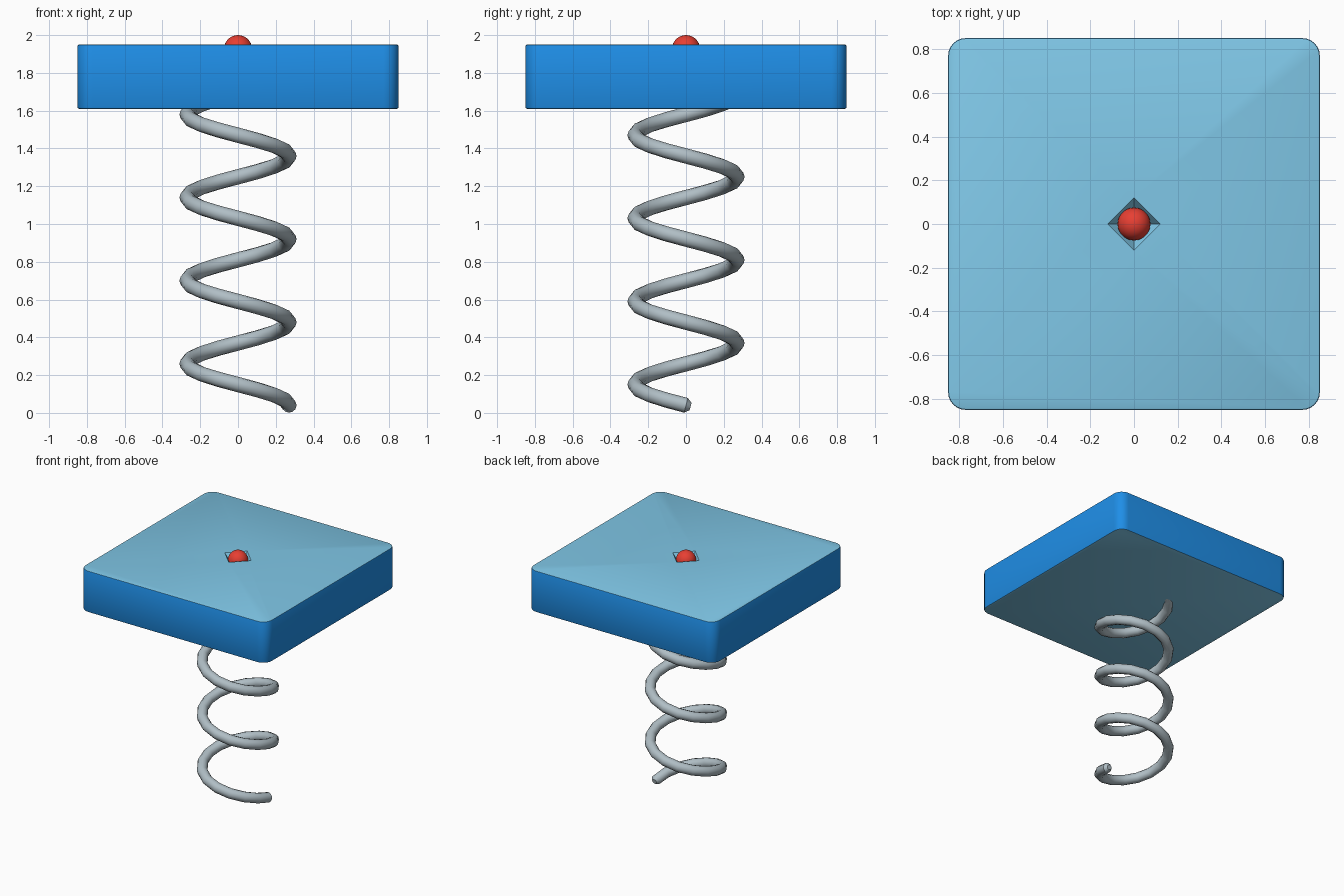
import bpy, bmesh, math
from mathutils import Vector, Matrix

if "Cube" in bpy.data.objects:
    bpy.data.objects.remove(bpy.data.objects["Cube"])


def material(name, hexa):
    m = bpy.data.materials.new(name)
    lin = []
    for i in (0, 2, 4):
        c = int(hexa[i:i + 2], 16) / 255
        lin.append(c / 12.92 if c <= 0.04045 else ((c + 0.055) / 1.055) ** 2.4)
    m.diffuse_color = (*lin, 1)
    m.use_nodes = True
    m.node_tree.nodes["Principled BSDF"].inputs["Base Color"].default_value = m.diffuse_color
    return m


def make(name, bm, *mats):
    me = bpy.data.meshes.new(name)
    bmesh.ops.recalc_face_normals(bm, faces=bm.faces[:])
    bm.to_mesh(me)
    bm.free()
    ob = bpy.data.objects.new(name, me)
    bpy.context.collection.objects.link(ob)
    for m in mats:
        me.materials.append(m)
    return ob


def smooth(ob, deg):
    bpy.ops.object.select_all(action='DESELECT')
    ob.select_set(True)
    bpy.context.view_layer.objects.active = ob
    bpy.ops.object.shade_smooth_by_angle(angle=math.radians(deg))


blue = material("blue", "2196f3")
sky = material("sky_blue", "80c8e8")
red = material("red", "f44336")
steel = material("steel_grey", "b0bec5")

# Plate: rounded corners, thin softened rims
bm = bmesh.new()
bmesh.ops.create_cube(bm, size=1, matrix=Matrix.Translation((0, 0, 1.78))
                      @ Matrix.Diagonal((1.7, 1.7, 0.34, 1)))
upright = [e for e in bm.edges if abs(e.verts[0].co.z - e.verts[1].co.z) > 0.1]
bmesh.ops.bevel(bm, geom=upright, offset=0.08, segments=6, profile=0.5, affect='EDGES')
rim = [e for e in bm.edges if any(len(f.verts) > 4 for f in e.link_faces)]
bmesh.ops.bevel(bm, geom=rim, offset=0.008, segments=2, profile=0.5, affect='EDGES')
bm.normal_update()
for f in bm.faces:
    f.material_index = 1 if abs(f.normal.z) > 0.6 else 0
plate = make("plate", bm, blue, sky)

# Four-sided pit in the plate top
bm = bmesh.new()
bmesh.ops.create_cone(bm, cap_ends=True, segments=4, radius1=0.0, radius2=0.24,
                      depth=0.3, matrix=Matrix.Translation((0, 0, 1.95)))
bmesh.ops.remove_doubles(bm, verts=bm.verts[:], dist=1e-5)
ang = math.atan2(*[max(bm.verts, key=lambda v: v.co.x).co[i] for i in (1, 0)])
bmesh.ops.rotate(bm, verts=bm.verts[:], cent=(0, 0, 0), matrix=Matrix.Rotation(-ang, 3, 'Z'))
for f in bm.faces:
    f.material_index = 1
cutter = make("pit_cutter", bm, blue, sky)
cutter.hide_render = True
mod = plate.modifiers.new("pit", 'BOOLEAN')
mod.operation = 'DIFFERENCE'
mod.solver = 'EXACT'
mod.object = cutter
bpy.context.view_layer.objects.active = plate
bpy.ops.object.modifier_apply(modifier=mod.name)
bpy.data.objects.remove(cutter)
smooth(plate, 35)

# Ball
bm = bmesh.new()
bmesh.ops.create_uvsphere(bm, u_segments=32, v_segments=16, radius=0.075,
                          matrix=Matrix.Translation((0, 0, 1.925)))
smooth(make("ball", bm, red), 60)

# Spring: left-handed helix that runs up into the plate
R, TUBE, PITCH, STEPS, TURNS, SIDES = 0.27, 0.04, 0.44, 16, 4, 12
bm = bmesh.new()


def ring(t, r, push=0.0):
    a = -2 * math.pi * t
    out = Vector((math.cos(a), math.sin(a), 0))
    tan = Vector((math.sin(a), -math.cos(a), PITCH / (2 * math.pi * R))).normalized()
    up = out.cross(tan)
    c = out * R + Vector((0, 0, 0.04 + PITCH * t)) + tan * push
    return [bm.verts.new(c + r * (out * math.cos(k) + up * math.sin(k)))
            for k in (2 * math.pi * j / SIDES for j in range(SIDES))]


rings = [ring(0, TUBE * 0.5, -0.025)]
rings += [ring(i / STEPS, TUBE) for i in range(STEPS * TURNS + 1)]
rings += [ring(TURNS, TUBE * 0.5, 0.025)]
for p, q in zip(rings, rings[1:]):
    for j in range(SIDES):
        k = (j + 1) % SIDES
        bm.faces.new((p[j], p[k], q[k], q[j]))
bm.faces.new(rings[0])
bm.faces.new(rings[-1])
smooth(make("spring", bm, steel), 40)
